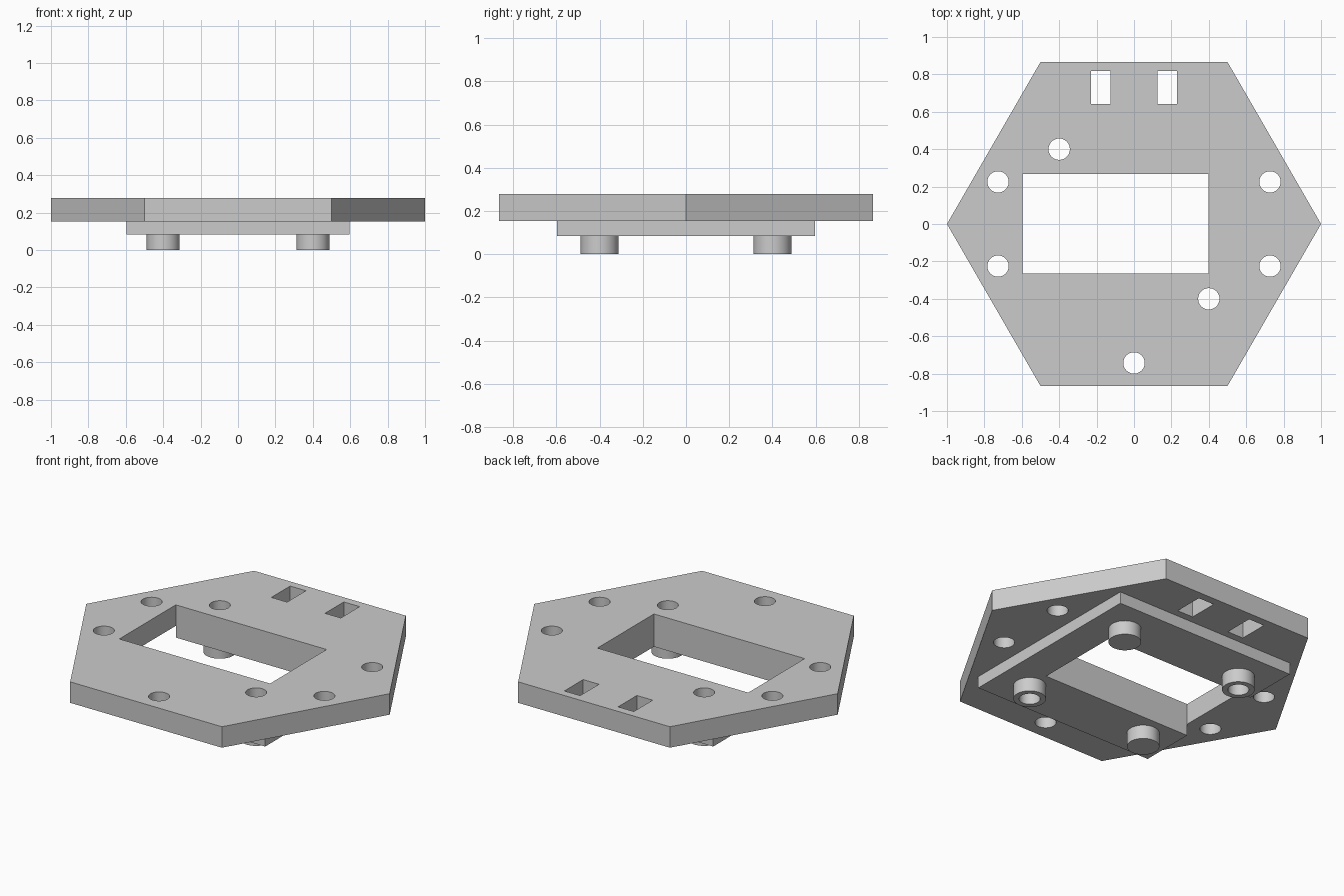
import bpy, bmesh, math

cube = bpy.data.objects.get("Cube")
if cube:
    bpy.data.objects.remove(cube, do_unlink=True)

# Heights of the stacked layers
PEG_TOP, BASE_TOP, PLATE_TOP = 0.083, 0.153, 0.278
HOLE_R, PEG_R = 0.057, 0.088

grey = bpy.data.materials.new("light grey")
grey.use_nodes = True
colour = (0.6, 0.6, 0.6, 1)
grey.diffuse_color = colour
grey.node_tree.nodes["Principled BSDF"].inputs["Base Color"].default_value = colour


def ring(x, y, r, sides=48):
    """Regular polygon outline with a corner on +x."""
    return [(x + r * math.cos(math.tau * i / sides),
             y + r * math.sin(math.tau * i / sides)) for i in range(sides)]


def rect(x0, x1, y0, y1):
    return [(x0, y0), (x1, y0), (x1, y1), (x0, y1)]


def prisms(name, outlines, z0, z1):
    """One object made of upright prisms, one per outline."""
    bm = bmesh.new()
    for outline in outlines:
        face = bm.faces.new([bm.verts.new((x, y, z0)) for x, y in outline])
        up = bmesh.ops.extrude_face_region(bm, geom=[face])["geom"]
        bmesh.ops.translate(bm, vec=(0, 0, z1 - z0),
                            verts=[v for v in up if isinstance(v, bmesh.types.BMVert)])
    bmesh.ops.recalc_face_normals(bm, faces=bm.faces)
    mesh = bpy.data.meshes.new(name)
    bm.to_mesh(mesh)
    bm.free()
    mesh.materials.append(grey)
    obj = bpy.data.objects.new(name, mesh)
    bpy.context.collection.objects.link(obj)
    return obj


# Everything that is cut straight through the stack
holes = [(sx * 0.727, sy * 0.225) for sx in (-1, 1) for sy in (-1, 1)]
holes += [(0, -0.743), (-0.4, 0.4), (0.4, -0.4)]
cuts = [ring(x, y, HOLE_R) for x, y in holes]
cuts += [rect(x - 0.052, x + 0.052, 0.641, 0.818) for x in (-0.177, 0.177)]

# The window runs out through the side of the base, leaving it U-shaped
window = rect(-0.597, 0.397, -0.265, 0.267)
open_window = rect(-0.7, 0.397, -0.265, 0.267)
plate_cutter = prisms("plate_cutter", cuts + [window], -0.1, 0.4)
base_cutter = prisms("base_cutter", cuts + [open_window], -0.1, 0.4)

# Parts: hexagonal plate, square base, four round pegs
parts = [
    (prisms("hexagonal_plate", [ring(0, 0, 1, 6)], BASE_TOP, PLATE_TOP), plate_cutter),
    (prisms("square_base", [rect(-0.597, 0.597, -0.597, 0.597)], PEG_TOP, BASE_TOP), base_cutter),
]
for side, x in (("left", 0.4), ("right", -0.4)):
    for end, y in (("front", -0.4), ("back", 0.4)):
        peg = prisms(f"{end}_{side}_peg", [ring(x, y, PEG_R)], 0, PEG_TOP)
        parts.append((peg, base_cutter if x * y < 0 else None))

for obj, cutter in parts:
    bpy.ops.object.select_all(action="DESELECT")
    obj.select_set(True)
    bpy.context.view_layer.objects.active = obj
    if cutter:
        mod = obj.modifiers.new("openings", "BOOLEAN")
        mod.operation, mod.solver, mod.object = "DIFFERENCE", "EXACT", cutter
        bpy.ops.object.modifier_apply(modifier=mod.name)
    bpy.ops.object.shade_smooth_by_angle(angle=math.radians(30))

for cutter in (plate_cutter, base_cutter):
    bpy.data.objects.remove(cutter, do_unlink=True)
